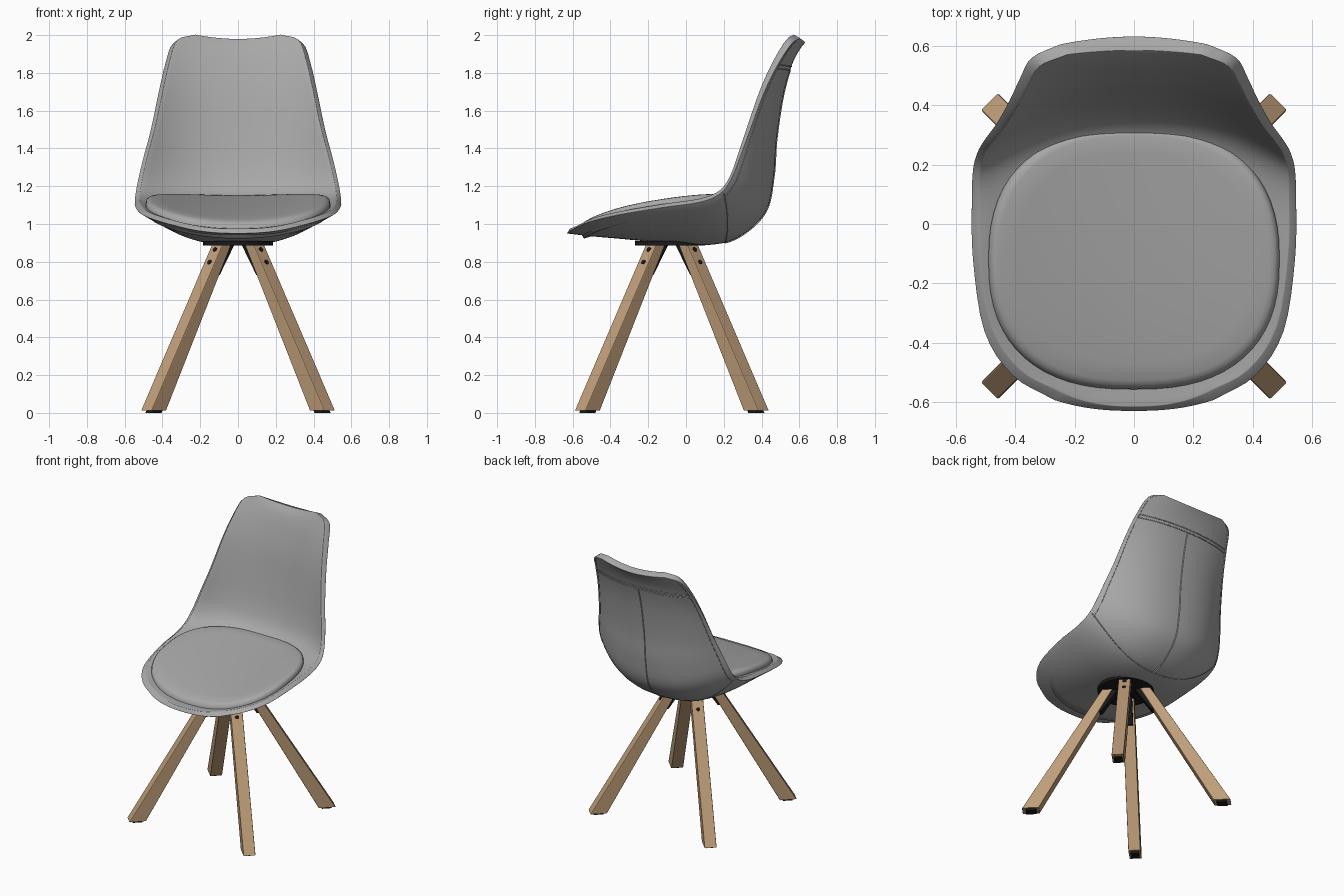
import bpy, bmesh, math
from mathutils import Vector, Matrix

cube = bpy.data.objects.get("Cube")
if cube:
    bpy.data.objects.remove(cube, do_unlink=True)


def material(name, rgb):
    mat = bpy.data.materials.new(name)
    mat.use_nodes = True
    mat.diffuse_color = (*rgb, 1)
    bsdf = next(n for n in mat.node_tree.nodes if n.type == 'BSDF_PRINCIPLED')
    bsdf.inputs["Base Color"].default_value = (*rgb, 1)
    bsdf.inputs["Roughness"].default_value = 0.7
    return mat


GREY = material("grey fabric", (.39, .39, .39))
WOOD = material("light wood", (.52, .34, .19))
BLACK = material("black metal", (.01, .01, .01))


def finish(bm, name, mat, smooth=False):
    bmesh.ops.recalc_face_normals(bm, faces=bm.faces[:])
    mesh = bpy.data.meshes.new(name)
    bm.to_mesh(mesh)
    bm.free()
    mesh.materials.append(mat)
    for poly in mesh.polygons:
        poly.use_smooth = smooth
    obj = bpy.data.objects.new(name, mesh)
    bpy.context.collection.objects.link(obj)
    return obj


def spline(points, u):
    """Smooth interpolation through a list of points, u in index units."""
    last = len(points) - 1
    i = min(int(u), last - 1)
    t = u - i
    b, c = Vector(points[i]), Vector(points[i + 1])
    a = Vector(points[i - 1]) if i > 0 else 2 * b - c
    d = Vector(points[i + 2]) if i + 2 <= last else 2 * c - b
    return b + .5 * t * (c - a + t * (2 * a - 5 * b + 4 * c - d + t * (3 * (b - c) + d - a)))


# Centre lines (y, z) of the outer and inner skins, front lip to top edge
OUTER = [(-.63, .95), (-.5, .935), (-.33, .92), (-.12, .9), (.1, .888), (.27, .925), (.42, 1.06),
         (.465, 1.25), (.48, 1.45), (.515, 1.68), (.56, 1.84), (.6, 1.92), (.632, 1.962)]
INNER = [(-.615, .975), (-.5, .98), (-.33, 1), (-.12, 1.03), (.1, 1.08), (.25, 1.12), (.34, 1.18),
         (.39, 1.29), (.43, 1.47), (.47, 1.68), (.515, 1.84), (.55, 1.93), (.585, 1.98)]
# Rim (x, y, z) on the left side, from the front corner to the top corner
RIM = [(.27, -.593, .975), (.41, -.51, 1.012), (.505, -.36, 1.048), (.543, -.12, 1.088),
       (.547, .07, 1.115), (.543, .18, 1.16), (.528, .24, 1.24), (.502, .285, 1.35),
       (.462, .34, 1.5), (.42, .415, 1.7), (.385, .49, 1.85), (.345, .56, 1.955), (.25, .605, 1.983)]
LAST = len(RIM) - 1


def skin(u, v, inner=False):
    """Point on the shell: u runs along the centre line, v from rim to rim."""
    centre = spline(INNER if inner else OUTER, u)
    rim = spline(RIM, u)
    if inner:
        rim += Vector((-.025, .025 - .06 * u / LAST, .02))
    w = abs(v) ** (2.4 - .5 * (u / LAST) ** 8)
    return Vector((rim.x * v, centre.x + (rim.y - centre.x) * w, centre.y + (rim.z - centre.y) * w))


# Shell: two skins joined round the rim, with the rim rounded
ROWS, COLS = LAST * 4, 32
bm = bmesh.new()
layers = []
for inner in (False, True):
    grid = [[bm.verts.new(skin(r / 4, 2 * c / COLS - 1, inner)) for c in range(COLS + 1)]
            for r in range(ROWS + 1)]
    layers.append(grid)
    for r in range(ROWS):
        for c in range(COLS):
            bm.faces.new((grid[r][c], grid[r][c + 1], grid[r + 1][c + 1], grid[r + 1][c]))
loop = [(0, c) for c in range(COLS)] + [(r, COLS) for r in range(ROWS)]
loop += [(ROWS, c) for c in range(COLS, 0, -1)] + [(r, 0) for r in range(ROWS, 0, -1)]
rim_edges = []
for (r, c), (s, d) in zip(loop, loop[1:] + loop[:1]):
    quad = [layers[0][r][c], layers[0][s][d], layers[1][s][d], layers[1][r][c]]
    bm.faces.new(quad)
    rim_edges += [bm.edges.get(quad[:2]), bm.edges.get(quad[2:])]
bmesh.ops.recalc_face_normals(bm, faces=bm.faces[:])
bmesh.ops.bevel(bm, geom=rim_edges, offset=.012, segments=3, profile=.5,
                affect='EDGES', clamp_overlap=True)
finish(bm, "seat_shell", GREY, True)


# Raised seams laid along the outer skin
def seam(name, path, radius):
    curve = bpy.data.curves.new(name, 'CURVE')
    curve.dimensions = '3D'
    curve.bevel_depth = radius
    curve.bevel_resolution = 1
    line = curve.splines.new('POLY')
    line.points.add(len(path) - 1)
    for point, (u, v) in zip(line.points, path):
        point.co = (*skin(u, v), 1)
    curve.materials.append(GREY)
    bpy.context.collection.objects.link(bpy.data.objects.new(name, curve))


STEPS = [i / 40 for i in range(41)]
seam("back_centre_seam", [(4.6 + 5.2 * t, 0) for t in STEPS], .005)
seam("underside_seam", [(4.6 + .6 * (2 * t - 1) ** 2, 1.96 * t - .98) for t in STEPS], .003)
for k in (0, 1):
    seam("back_top_seam", [(9.8 + .15 * k, 1.9 * t - .95) for t in STEPS], .003)
for side in (-1, 1):
    seam("back_side_seam", [(5.1 + 6.3 * t, side * .95) for t in STEPS], .002)


# Cushion: rounded pad that follows the seat
def pad_point(angle, scale, drop):
    c, s = math.cos(angle), math.sin(angle)
    x = .49 * scale * math.copysign(abs(c) ** .82, c)
    y = -.115 + .443 * scale * math.copysign(abs(s) ** (.86 if s > 0 else .8), s)
    t = max(0, (y + .558) / .885)
    return Vector((x, y, 1.005 + .15 * t ** .75 + .19 * x * x - drop))


bm = bmesh.new()
SIDES = 64
profile = [(.96, .09), (.995, .06), (1, .035), (.99, .016), (.965, .005), (.93, 0),
           (.8, 0), (.6, 0), (.4, 0), (.2, 0)]
rings = [[bm.verts.new(pad_point(2 * math.pi * i / SIDES, *p)) for i in range(SIDES)] for p in profile]
for a, b in zip(rings, rings[1:]):
    for i in range(SIDES):
        j = (i + 1) % SIDES
        bm.faces.new((a[i], a[j], b[j], b[i]))
bm.faces.new(rings[-1])
bm.faces.new(rings[0][::-1])
finish(bm, "seat_cushion", GREY, True)


# Base: four splayed, tapered legs, each built pointing along +x and turned into place
BASE_Y = -.075
SLOPE = .605


def leg_outer(z):
    return .688 - SLOPE * (z - .012)


def leg_inner(z):
    return leg_outer(z) - .112 + .05 * z


def prism(outline, width):
    """Extrude an (x, z) outline symmetrically across y."""
    bm = bmesh.new()
    a, b = [[bm.verts.new((x, y, z)) for x, z in outline] for y in (-width / 2, width / 2)]
    bm.faces.new(a)
    bm.faces.new(b[::-1])
    for i in range(len(a)):
        j = (i + 1) % len(a)
        bm.faces.new((a[i], a[j], b[j], b[i]))
    return bm


def place(bm, turn):
    bm.transform(Matrix.Translation((0, BASE_Y, 0)) @ Matrix.Rotation(turn, 4, 'Z'))


names = ("back_left", "back_right", "front_right", "front_left")
for i, name in enumerate(names):
    turn = math.radians(45 + 90 * i)
    low, high = .012, .887
    bm = prism([(leg_inner(low), low), (leg_outer(low), low),
                (leg_outer(high), high), (leg_inner(high), high)], .08)
    long_edges = [e for e in bm.edges if abs(e.verts[0].co.z - e.verts[1].co.z) > .5]
    bmesh.ops.bevel(bm, geom=long_edges, offset=.005, segments=2, profile=.5, affect='EDGES')
    place(bm, turn)
    finish(bm, name + "_leg", WOOD)

    bm = prism([(.6, 0), (.665, 0), (.658, .014), (.593, .014)], .055)
    place(bm, turn)
    finish(bm, name + "_foot_pad", BLACK)

    bm = prism([(.055, .89), (.13, .89), (.21, .73), (.165, .73)], .056)
    place(bm, turn)
    finish(bm, name + "_bracket", BLACK)

    bm = bmesh.new()
    for z in (.865, .798):
        spot = Matrix.Translation((leg_outer(z), 0, z))
        tilt = Matrix.Rotation(math.pi / 2 - math.atan(SLOPE), 4, 'Y')
        bmesh.ops.create_cone(bm, cap_ends=True, segments=16, radius1=.013, radius2=.013,
                              depth=.008, matrix=spot @ tilt)
    place(bm, turn)
    finish(bm, name + "_screws", BLACK)

# Mounting plate under the seat
bm = bmesh.new()
bmesh.ops.create_cone(bm, cap_ends=True, segments=40, radius1=.185, radius2=.185, depth=.024,
                      matrix=Matrix.Translation((0, BASE_Y - .01, .897)))
finish(bm, "mounting_plate", BLACK)
